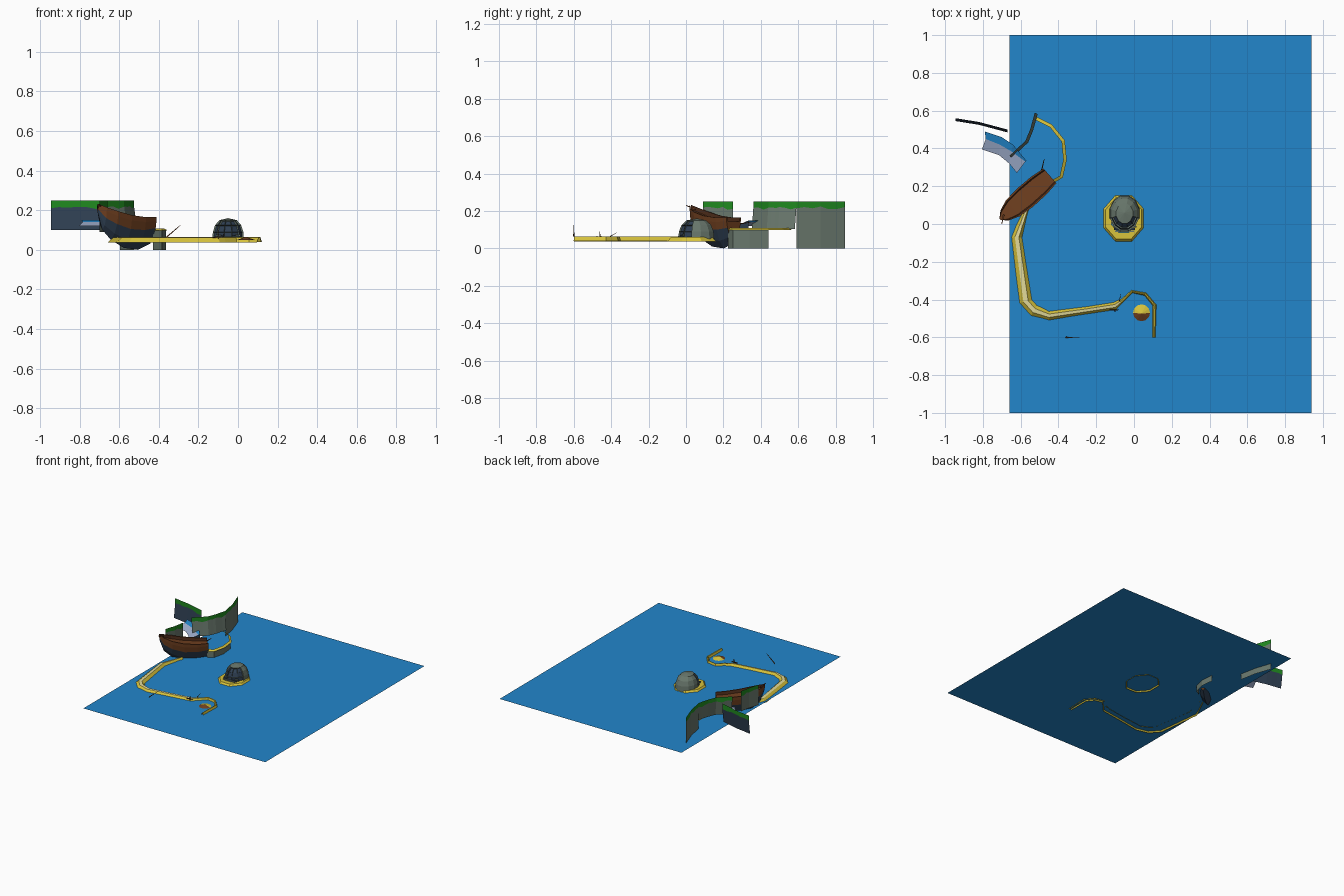
import bpy, bmesh, math, random
from mathutils import Vector

if "Cube" in bpy.data.objects:
    bpy.data.objects.remove(bpy.data.objects["Cube"])
random.seed(3)


def mat(name, r, g, b):
    m = bpy.data.materials.new(name)
    m.diffuse_color = (r, g, b, 1)
    m.use_nodes = True
    m.node_tree.nodes["Principled BSDF"].inputs["Base Color"].default_value = m.diffuse_color
    return m


WATER = mat("water_blue", .016, .24, .60)
SAND = mat("sand_yellow", .69, .55, .045)
PALE = mat("pale_sand", .76, .70, .32)
STONE = mat("grey_green_stone", .14, .185, .15)
SLATE = mat("dark_slate", .028, .05, .085)
GRASS = mat("grass_green", .014, .25, .014)
WOOD = mat("brown_wood", .16, .05, .014)
DARKWOOD = mat("dark_wood", .06, .02, .008)
FOAM = mat("pale_foam", .35, .43, .62)


def build(name, verts, faces, mats, idx=None, fix=True):
    me = bpy.data.meshes.new(name)
    me.from_pydata(verts, [], faces)
    for m in mats:
        me.materials.append(m)
    if idx:
        for p, i in zip(me.polygons, idx):
            p.material_index = i
    if fix:
        bm = bmesh.new()
        bm.from_mesh(me)
        bmesh.ops.recalc_face_normals(bm, faces=bm.faces)
        bm.to_mesh(me)
        bm.free()
    ob = bpy.data.objects.new(name, me)
    bpy.context.collection.objects.link(ob)
    return ob


def strip(name, rows, mats, idx):
    """Quad sheet through equally long rows of points; idx gives the material per column."""
    n = len(rows[0])
    faces, mi = [], []
    for i in range(len(rows) - 1):
        for j in range(n - 1):
            a = i * n + j
            faces.append((a, a + 1, a + n + 1, a + n))
            mi.append(idx[j])
    return build(name, [p for r in rows for p in r], faces, mats, mi, fix=False)


def ribbon(name, path, profile, mats, idx):
    """Sweep a profile of (offset factor, z) along points (x, y, half width)."""
    rows = []
    for i, (x, y, w) in enumerate(path):
        a, b = path[max(i - 1, 0)], path[min(i + 1, len(path) - 1)]
        d = Vector((b[0] - a[0], b[1] - a[1])).normalized()
        rows.append([(x - d.y * w * o, y + d.x * w * o, z) for o, z in profile])
    return strip(name, rows, mats, idx)


def cliff(name, path, z0, z1, rock, lean=(0, 0)):
    """Thin rock sheet with a ragged grass cap."""
    pts = []
    for a, b in zip(path, path[1:]):
        pts += [Vector(a).lerp(Vector(b), t / 3) for t in range(3)]
    pts.append(Vector(path[-1]))
    rows = []
    for p in pts:
        zg = z1 - .035 + random.uniform(-.009, .009)
        rows.append([(p.x + lean[0], p.y + lean[1], z0), (p.x, p.y, zg), (p.x, p.y, z1)])
    return strip(name, rows, [rock, GRASS], [0, 1])


# sea
build("sea", [(-.66, -1, .047), (.94, -1, .047), (.94, 1, .047), (-.66, 1, .047)],
      [(0, 1, 2, 3)], [WATER], fix=False)

# long beach and its narrow hook
bank = [(1, .038), (.25, .062), (-.35, .064), (-1, .04)]
ribbon("long_beach", [(-.56, .10, .012), (-.622, -.07, .036), (-.575, -.41, .043),
                      (-.53, -.46, .04), (-.45, -.487, .03), (-.25, -.458, .025),
                      (-.1, -.435, .026), (-.06, -.405, .012)][::-1],
       bank, [SAND, PALE], [0, 1, 0])
ribbon("hook_beach", [(.105, -.6, .010), (.108, -.43, .013), (.06, -.372, .011),
                      (-.01, -.358, .01), (-.07, -.415, .012)], bank, [SAND], [0, 0, 0])

# small round mound, brown on its front half
ring = [(.04 + .045 * math.cos(k * math.pi / 6), -.47 + .045 * math.sin(k * math.pi / 6), .05)
        for k in range(12)]
build("round_mound", ring + [(.04, -.475, .066)], [(k, (k + 1) % 12, 12) for k in range(12)],
      [SAND, WOOD], [0 if k < 6 else 1 for k in range(12)])

# island beach, an octagonal ring
rows = []
for k in range(9):
    a = math.radians(22.5 + 45 * k)
    c, s = math.cos(a), math.sin(a)
    rows.append([(-.055 + .122 * c * f, .03 + .14 * s * f, z)
                 for f, z in ((1, .038), (.85, .06), (.58, .06))])
strip("island_beach", rows, [SAND, PALE], [0, 0])

# cave rock: faceted dome with ribbed dark front
N = 12
levels = [(1, .05), (.96, .09), (.82, .125), (.55, .15)]
verts = [(-.05 + .083 * f * math.cos(2 * math.pi * (k + .5) / N),
          .055 + .1 * f * math.sin(2 * math.pi * (k + .5) / N), z)
         for f, z in levels for k in range(N)] + [(-.05, .06, .16)]
faces = [(l * N + k, l * N + (k + 1) % N, (l + 1) * N + (k + 1) % N, (l + 1) * N + k)
         for l in range(3) for k in range(N)]
faces += [(3 * N + k, 3 * N + (k + 1) % N, 4 * N) for k in range(N)]
rock = build("cave_rock", verts, faces, [STONE, SLATE])
bm = bmesh.new()
bm.from_mesh(rock.data)
front = [f for f in bm.faces if f.normal.y < -.2]
bmesh.ops.inset_individual(bm, faces=front, thickness=.003, depth=-.008)
for f in front:
    f.material_index = 1
bm.to_mesh(rock.data)
bm.free()

# stone steps before the cave
for i in range(3):
    bpy.ops.mesh.primitive_cube_add(size=1, location=(-.05, -.038 + .012 * i, .062 + .005 * i))
    step = bpy.context.object
    step.name = f"cave_step_{i + 1}"
    step.scale = (.10 + .012 * i, .009, .01)
    step.data.materials.append(SLATE if i == 1 else STONE)

# cliffs around the cove
cliff("west_cliff", [(-.945, .56), (-.82, .54), (-.67, .50)], .10, .25, SLATE, (0, -.015))
cliff("north_cliff", [(-.595, .85), (-.55, .72), (-.525, .59)], 0, .25, STONE)
cliff("middle_cliff", [(-.525, .59), (-.55, .50), (-.575, .44), (-.66, .36)], .105, .25, STONE, (.015, -.008))
cliff("south_cliff", [(-.66, .25), (-.675, .17), (-.70, .09)], .09, .25, STONE)

# low cove wall with a sandy rim
arc = [(-.43, .225), (-.385, .25), (-.365, .34), (-.375, .44), (-.44, .52), (-.52, .56)]
strip("cove_wall", [[(x, y, 0), (x, y, .10)] for x, y in arc[:4]], [STONE], [0])
ribbon("cove_rim", [(x, y, .009) for x, y in arc], [(1, .108), (-1, .098)], [SAND], [0])

# waterfall: blue stream with pale foam in front
stream = [((-.79, .49), (-.785, .45), (-.805, .395)),
          ((-.70, .46), (-.71, .42), (-.715, .365)),
          ((-.64, .42), (-.65, .385), (-.66, .32)),
          ((-.57, .335), (-.575, .33), (-.62, .27))]
strip("waterfall", [[(*p, z) for p, z in zip(r, (.15, .14, .12))] for r in stream][::-1],
      [WATER, FOAM], [0, 1])
strip("waterfall_lip", [[(-.62, .27, .105), (-.62, .27, .12)],
                        [(-.57, .335, .105), (-.57, .335, .15)]], [SLATE], [0])

# ship hull lofted from stern to bow
stern, bow = Vector((-.445, .255)), Vector((-.685, .045))
axis = (bow - stern).normalized()
side = Vector((-axis.y, axis.x))
stations = [(0, .052, .165, .11, .03), (.25, .062, .165, .10, 0), (.55, .064, .175, .105, .01),
            (.82, .056, .195, .13, .05), (1.0, .034, .215, .16, .10), (1.1, .005, .232, .205, .19)]
verts = []
for t, w, zt, zm, zk in stations:
    p = stern.lerp(bow, t)
    half = [(w * .75, zt - .022), (w * .86, zt), (w, zt), (w * .97, (zt + zm) / 2 + .008),
            (w * .85, zm), (w * .5, zm * .4 + zk * .6)]
    sec = half + [(0, zk)] + [(-o, z) for o, z in reversed(half)]
    verts += [(*(p + side * o), z) for o, z in sec]
n = 13
faces, mi = [], []
for i in range(len(stations) - 1):
    for j in range(n):
        k = (j + 1) % n
        faces.append((i * n + j, i * n + k, (i + 1) * n + k, (i + 1) * n + j))
        mi.append(1 if j in (4, 5, 6, 7) else 2 if j in (0, 11) else 0)
last = (len(stations) - 1) * n
faces += [tuple(range(n)), tuple(range(last, last + n))]
build("ship_hull", verts, faces, [WOOD, SLATE, DARKWOOD], mi + [0, 0])


# thin planks: fin in the sea, posts on the beach, ship rudder and bowsprit
def plank(name, a, b, w, m):
    a, b = Vector(a), Vector(b)
    d = (b - a).normalized()
    u = d.orthogonal().normalized() * w
    v = d.cross(u)
    ring = [u, v, -u, -v]
    return build(name, [a + r for r in ring] + [b + r * .4 for r in ring],
                 [(k, (k + 1) % 4, (k + 1) % 4 + 4, k + 4) for k in range(4)]
                 + [(0, 1, 2, 3), (4, 5, 6, 7)], [m])


plank("leaning_plank", (-.36, -.6, .065), (-.29, -.6, .125), .004, WOOD)
plank("beach_post", (-.1, -.46, .055), (-.1, -.46, .10), .003, DARKWOOD)
plank("beach_plank", (-.13, -.455, .062), (-.08, -.455, .066), .005, DARKWOOD)
plank("fallen_branch", (-.08, -.42, .055), (-.07, -.37, .085), .003, DARKWOOD)
plank("ship_rudder", (-.49, .28, .13), (-.475, .345, .14), .005, DARKWOOD)
plank("bowsprit", (-.69, .05, .21), (-.70, .0, .23), .006, WOOD)
